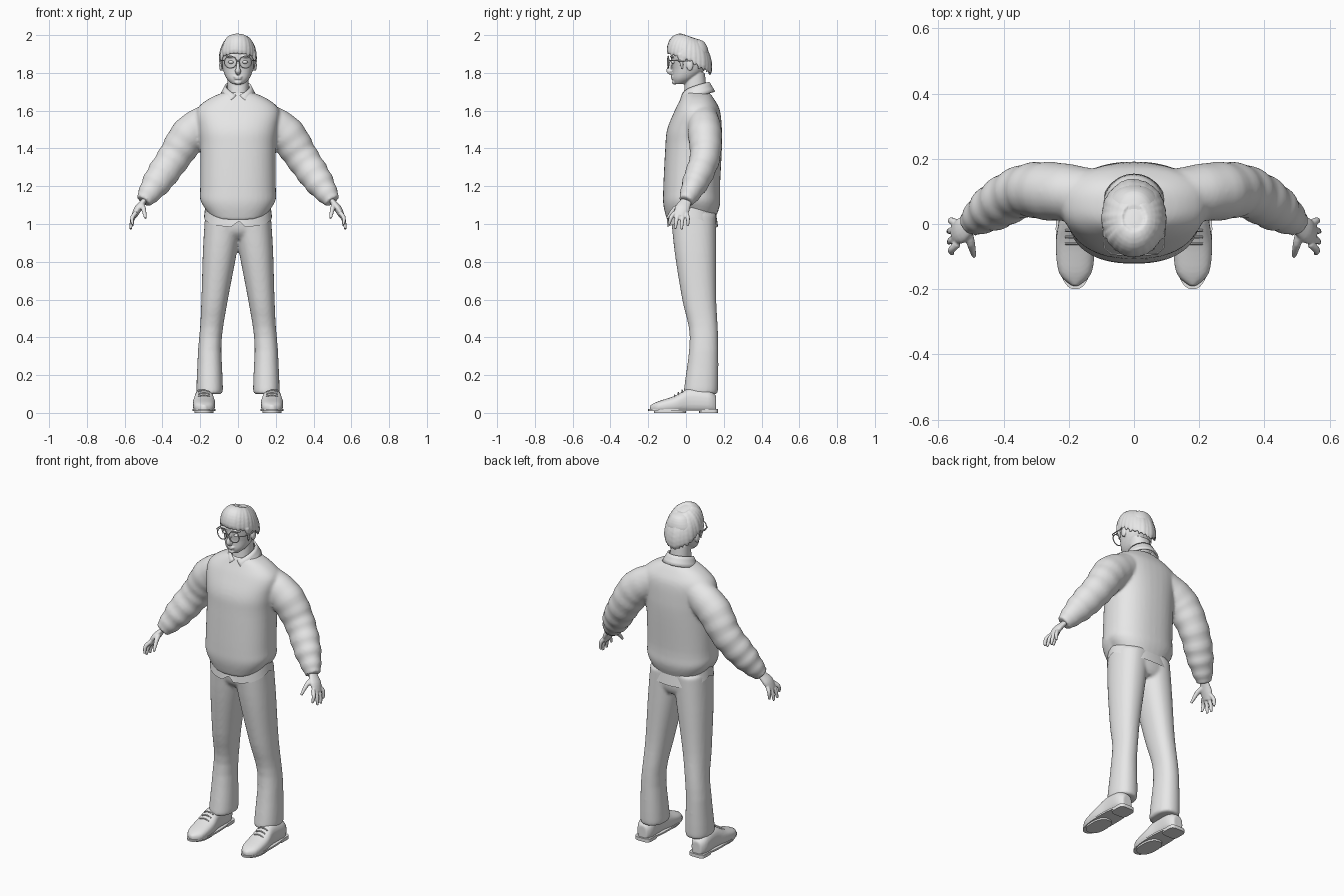
import bpy, bmesh, math, random
from mathutils import Vector

random.seed(4)
if "Cube" in bpy.data.objects:
    bpy.data.objects.remove(bpy.data.objects["Cube"])

SHADE = (0.8, 0.8, 0.8, 1)
grey = bpy.data.materials.new("plain_grey")
grey.use_nodes = True
grey.diffuse_color = SHADE
grey.node_tree.nodes["Principled BSDF"].inputs["Base Color"].default_value = SHADE

SIDES = ((1, "left"), (-1, "right"))


def ease(rows, steps=4):
    """Fill in a smooth run of rows between the given ones."""
    result = []
    last = len(rows) - 1
    for k in range(last):
        before, start, end, after = (rows[min(max(k + d, 0), last)] for d in (-1, 0, 1, 2))
        for step in range(steps):
            t = step / steps
            result.append([b + t / 2 * (c - a + t * (2 * a - 5 * b + 4 * c - d + t * (3 * (b - c) + d - a)))
                           for a, b, c, d in zip(before, start, end, after)])
    return result + [list(rows[-1])]


def circle(count, bend=1):
    """Cosine and sine pairs round a circle, boxier when bend is below one."""
    for i in range(count):
        angle = math.tau * i / count
        c, s = math.cos(angle), math.sin(angle)
        yield math.copysign(abs(c) ** bend, c), math.copysign(abs(s) ** bend, s)


def skin(bm, rings):
    """Bridge rings of points into a shell with fanned ends."""
    loops = [[bm.verts.new(p) for p in ring] for ring in rings]
    count = len(loops[0])
    for a, b in zip(loops, loops[1:]):
        for i in range(count):
            j = (i + 1) % count
            bm.faces.new((a[i], a[j], b[j], b[i]))
    for loop in (loops[0], loops[-1]):
        middle = bm.verts.new(sum((v.co for v in loop), Vector()) / count)
        for i in range(count):
            bm.faces.new((loop[i], loop[(i + 1) % count], middle))


def stack(bm, rows, centre=lambda z: 0, sag=lambda z: 0, bend=0.9, side=1):
    """Level sections given as height, half width, front and back."""
    rings = []
    for z, half, front, back in rows:
        rings.append([(side * (centre(z) + c * half),
                       (front + back) / 2 + s * (back - front) / 2,
                       z - sag(z) * abs(s)) for c, s in circle(40, bend)])
    skin(bm, rings)


def tube(bm, rows, ref=(1, 0, 0), squash=1, bend=1, side=1, floor=0, count=16):
    """Sections along a path given as position and radius."""
    points = [Vector(row[:3]) for row in rows]
    rings = []
    for k, point in enumerate(points):
        along = (points[min(k + 1, len(points) - 1)] - points[max(k - 1, 0)]).normalized()
        u = Vector(ref)
        u = (u - along * u.dot(along)).normalized()
        v = along.cross(u) * squash
        ring = [point + (u * c + v * s) * rows[k][3] for c, s in circle(count, bend)]
        rings.append([(side * p.x, p.y, max(p.z, floor)) for p in ring])
    skin(bm, rings)


def ball(bm, place, size, side=1):
    made = bmesh.ops.create_uvsphere(bm, u_segments=16, v_segments=10, radius=1)
    for vert in made["verts"]:
        x, y, z = (p + c * r for p, c, r in zip(place, vert.co, size))
        vert.co = (side * x, y, z)


def finish(bm, name, voxel=0, relax=3):
    """Make the object, fusing its shells when a voxel size is given."""
    bmesh.ops.recalc_face_normals(bm, faces=bm.faces)
    mesh = bpy.data.meshes.new(name)
    bm.to_mesh(mesh)
    bm.free()
    mesh.materials.append(grey)
    ob = bpy.data.objects.new(name, mesh)
    bpy.context.collection.objects.link(ob)
    bpy.ops.object.select_all(action='DESELECT')
    bpy.context.view_layer.objects.active = ob
    ob.select_set(True)
    bpy.ops.object.shade_smooth_by_angle(angle=math.radians(50))
    if voxel:
        fuse = ob.modifiers.new("fuse", 'REMESH')
        fuse.mode, fuse.voxel_size, fuse.use_smooth_shade = 'VOXEL', voxel, True
        smooth = ob.modifiers.new("relax", 'SMOOTH')
        smooth.factor, smooth.iterations = 0.5, relax
    return ob


# Sweater: body with rolled hem, and sleeves creased towards the cuff
bm = bmesh.new()
body = [(1.07, .16, -.1, .15), (1.13, .2, -.12, .18), (1.2, .2, -.12, .18), (1.4, .2, -.11, .19),
        (1.5, .21, -.1, .19), (1.6, .22, -.06, .18), (1.66, .16, -.03, .15), (1.7, .07, -.01, .12)]
stack(bm, ease(body), sag=lambda z: max(0, 1.2 - z) * .4, bend=.85)
arm = ease([(.13, .09, 1.56, .08), (.25, .1, 1.48, .09), (.34, .1, 1.35, .08),
            (.43, .05, 1.22, .07), (.5, 0, 1.12, .04)], 8)
for k, row in enumerate(arm):
    row[3] *= 1 + .06 * k / len(arm) * math.sin(k * 1.6)
for side, label in SIDES:
    tube(bm, arm, (0, 1, 0), 1.1, side=side, count=24)
finish(bm, "sweater", .009, 5)

# Shirt tail below the sweater, notched at the front
bm = bmesh.new()
stack(bm, ease([(1.12, .17, -.09, .15), (1.04, .18, -.1, .17)]), sag=lambda z: (1.12 - z) * .7, bend=.85)
bmesh.ops.delete(bm, geom=[f for f in bm.faces if len(f.verts) == 3], context='FACES')
for vert in bm.verts:
    if vert.co.z < 1.01 and abs(vert.co.x) < .01 and vert.co.y < 0:
        vert.co.z += .04
finish(bm, "shirt_tail")

# Shirt collar: a folded strip with two front points
bm = bmesh.new()
strips = []
for i in range(41):
    turn = i / 20 - 1
    strip = []
    for k in range(4):
        fall = k / 3
        angle = turn * (math.pi - .15 - .6 * fall)
        strip.append(bm.verts.new(((.065 + .03 * fall) * math.sin(angle),
                                   .05 + (.07 + .03 * fall) * math.cos(angle),
                                   1.75 - .05 * fall - .07 * turn ** 2)))
    strips.append(strip)
for a, b in zip(strips, strips[1:]):
    for k in range(3):
        bm.faces.new((a[k], b[k], b[k + 1], a[k + 1]))
collar = finish(bm, "shirt_collar")
cloth = collar.modifiers.new("cloth", 'SOLIDIFY')
cloth.thickness, cloth.offset = .01, 0

# Trousers: two legs fused with the pelvis
bm = bmesh.new()
leg = [(.1, .06, -.01, .16), (.13, .07, -.01, .17), (.4, .06, .02, .17),
       (.6, .07, -.02, .16), (.85, .09, -.06, .16), (1.05, .1, -.08, .16)]
for side, label in SIDES:
    stack(bm, ease(leg), centre=lambda z: .15 - .11 * max(0, z - .36), side=side)
stack(bm, ease([(.92, .09, -.03, .14), (.97, .17, -.07, .16), (1.1, .17, -.08, .16)]))
finish(bm, "trousers", .009, 4)

# Shoes: flat sole, heel, upper and laces
upper = ease([(.16, .03, .09), (.12, .05, .12), (.02, .05, .13),
              (-.06, .06, .09), (-.15, .05, .06), (-.19, .01, .04)])
for side, label in SIDES:
    bm = bmesh.new()
    for low, high, half, front, back, bend in ((.01, .02, .06, -.2, .17, .85), (0, .02, .05, .07, .17, .5),
                                               (0, .02, .05, -.17, 0, .85)):
        stack(bm, [(z, half, front, back) for z in (low, high)], lambda z: .18, bend=bend, side=side)
    finish(bm, label + "_sole")
    bm = bmesh.new()
    rings = []
    for y, half, top in upper:
        rings.append([(side * (.18 + c * half), y, max(.01, top / 2 * (1 + s))) for c, s in circle(24, .8)])
    skin(bm, rings)
    finish(bm, label + "_shoe_upper", .006, 2)
    bm = bmesh.new()
    for k in range(3):
        y, z = -.02 * (k + 1), .12 - .013 * k
        tube(bm, [(.18 + .01 * d, y, z - .001 * d * d, .004) for d in range(-3, 4)], (0, 1, 0), side=side, count=6)
    finish(bm, label + "_laces")

# Hands: palm, four fanned fingers and a thumb
palm = ease([(.48, .01, 1.15, .03), (.5, 0, 1.12, .03), (.53, -.02, 1.08, .04), (.55, -.03, 1.04, .03)])
thumb = ease([(.51, -.02, 1.1, .014), (.5, -.06, 1.08, .013), (.49, -.1, 1.03, .007)])
for side, label in SIDES:
    bm = bmesh.new()
    tube(bm, palm, (0, 1, 0), .5, side=side)
    tube(bm, thumb, side=side)
    for k in range(4):
        drop = .01 * (k - 1.6) ** 2
        finger = [(.54, -.06 + .02 * k, 1.06, .012), (.56, -.08 + .03 * k, 1.02 + drop / 2, .011),
                  (.57 - drop / 2, -.09 + .033 * k, .97 + drop, .007)]
        tube(bm, ease(finger), (0, 1, 0), side=side)
    finish(bm, label + "_hand", .0045, 2)

# Head: skull, neck, nose, lips, chin, brows and ears
bm = bmesh.new()
stack(bm, ease([(1.74, .03, -.06, -.01), (1.77, .06, -.07, .05), (1.82, .08, -.07, .1),
                (1.9, .09, -.08, .12), (1.96, .06, -.06, .1), (1.98, .03, -.03, .06)]))
stack(bm, [(1.64, .07, -.02, .12), (1.7, .056, -.01, .11), (1.8, .055, 0, .1)])
tube(bm, ease([(0, -.07, 1.87, .009), (0, -.085, 1.84, .009), (0, -.09, 1.81, .014), (0, -.07, 1.8, .012)]))
ball(bm, (0, -.095, 1.813), (.009, .009, .009))
for width, z in ((.024, 1.78), (.02, 1.77)):
    ball(bm, (0, -.07, z), (width, .01, .005))
ball(bm, (0, -.062, 1.75), (.02, .012, .012))
for side, label in SIDES:
    ball(bm, (.01, -.08, 1.81), (.008, .01, .007), side)
    ball(bm, (.04, -.073, 1.887), (.028, .012, .007), side)
    ball(bm, (.09, .02, 1.84), (.01, .018, .03), side)
finish(bm, "head", .004, 2)

# Eyes
bm = bmesh.new()
for side, label in SIDES:
    ball(bm, (.037, -.068, 1.857), (.015, .012, .009), side)
finish(bm, "eyes")


# Hair: domed cap with locks falling to a fringe in front and the nape behind
def scalp(rise, c, s):
    spread = math.cos(rise) ** .8
    return (.095 * spread * c, .018 + .114 * spread * s, 1.87 + .122 * math.sin(rise) - .04 * spread * s)


bm = bmesh.new()
skin(bm, [[scalp(k * .15, c, s) for c, s in circle(32)] for k in range(11)])
for c, s in circle(26):
    low = -.1 - .25 * max(0, s) + random.uniform(-.05, .05)
    width = random.uniform(.012, .018)
    lock = [(*scalp(low + (1.3 - low) * k / 8, c, s), width * (.5 if k == 0 else 1)) for k in range(9)]
    tube(bm, lock, (-s, c, 0), .45)
sideburn = [(.088, -.03, 1.9, .016), (.088, -.025, 1.86, .012), (.083, -.02, 1.82, .007)]
for side, label in SIDES:
    tube(bm, sideburn, (0, 1, 0), .5, side=side)
finish(bm, "hair", .005, 2)

# Glasses: two round rims, bridge and temple arms
bm = bmesh.new()
wire = .003
for side, label in SIDES:
    rim = [(.04 + .032 * c, -.094 + .003 * c, 1.857 + .032 * s, wire) for c, s in circle(24)]
    tube(bm, rim + rim[:1], (0, 1, 0), side=side, count=6)
    tube(bm, [(.07, -.09, 1.866, wire), (.09, -.075, 1.866, wire), (.098, .02, 1.862, wire)],
         (0, 0, 1), side=side, count=6)
tube(bm, [(.01 * d, -.098 + .004 * d * d, 1.864, wire) for d in (-1, 0, 1)], (0, 0, 1), count=6)
finish(bm, "glasses")
